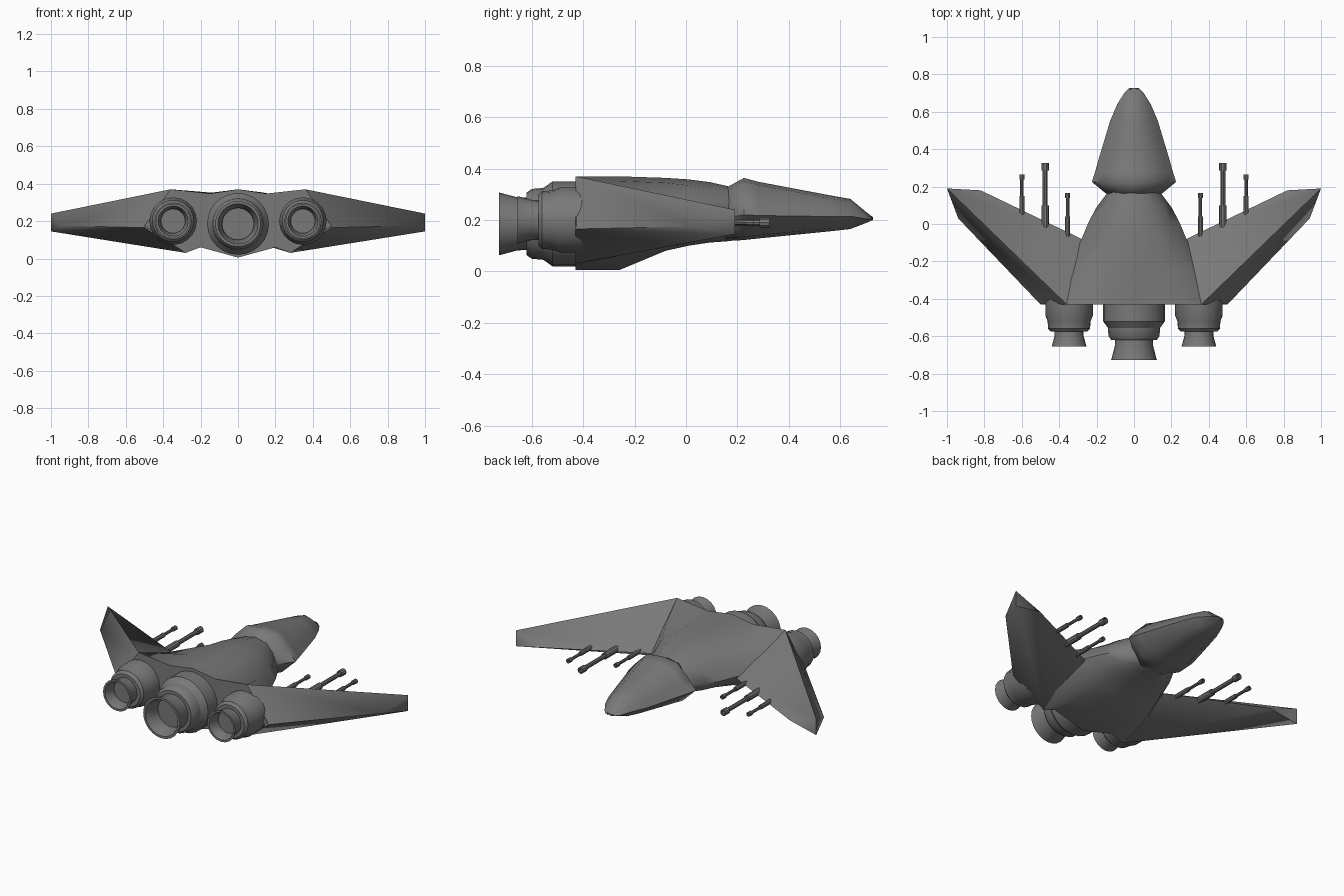
import bpy, bmesh, math

if "Cube" in bpy.data.objects:
    bpy.data.objects.remove(bpy.data.objects["Cube"])

GREY = bpy.data.materials.new("dark_grey")
GREY.diffuse_color = (.19, .19, .19, 1)
GREY.use_nodes = True
GREY.node_tree.nodes["Principled BSDF"].inputs["Base Color"].default_value = GREY.diffuse_color


def add_object(name, bm, angle):
    bmesh.ops.remove_doubles(bm, verts=bm.verts, dist=1e-5)
    bmesh.ops.recalc_face_normals(bm, faces=bm.faces)
    me = bpy.data.meshes.new(name)
    bm.to_mesh(me)
    bm.free()
    me.materials.append(GREY)
    ob = bpy.data.objects.new(name, me)
    bpy.context.collection.objects.link(ob)
    bpy.ops.object.select_all(action='DESELECT')
    ob.select_set(True)
    bpy.context.view_layer.objects.active = ob
    bpy.ops.object.shade_smooth_by_angle(angle=math.radians(angle))
    return ob


def loft(name, rings, caps=(True, True), angle=30, split_tip=False):
    """Skin closed rings of 3D points."""
    bm = bmesh.new()
    rows = [[bm.verts.new(p) for p in r] for r in rings]
    n = len(rows[0])
    for a, b in zip(rows, rows[1:]):
        for i in range(n):
            j = (i + 1) % n
            bm.faces.new((a[i], a[j], b[j], b[i]))
    for row, cap in zip((rows[0], rows[-1]), caps):
        if cap:
            bm.faces.new(row)
    if split_tip:  # two triangles meeting at an upright edge
        t = rows[-1]
        bm.faces.new(t[:3])
        bm.faces.new((t[0], t[2], t[3]))
    return add_object(name, bm, angle)


def full(y, half):
    """Mirror a half section (top centre to bottom centre) into a ring."""
    return [(x, y, z) for x, z in half] + [(-x, y, z) for x, z in half[-2:0:-1]]


def turned(name, cx, cz, profile, seg=20):
    """Revolve (y, radius) about an axis parallel to y."""
    rings = [[(cx + r * math.cos(2 * math.pi * i / seg), y,
               cz + r * math.sin(2 * math.pi * i / seg)) for i in range(seg)]
             for y, r in profile]
    return loft(name, rings)


# Central hull with the engine bulkhead at the rear
loft("hull", [
    full(-.43, [(0, .37), (.15, .347), (.36, .37), (.5, .175), (.28, .03), (.2, .06), (0, .005)]),
    full(-.26, [(0, .37), (.14, .352), (.305, .318), (.38, .19), (.27, .07), (.18, .06), (0, .005)]),
    full(-.08, [(0, .364), (.13, .345), (.22, .29), (.28, .2), (.24, .14), (.14, .10), (0, .08)]),
    full(.01, [(0, .358), (.12, .335), (.19, .28), (.243, .2), (.2, .15), (.11, .12), (0, .10)]),
    full(.09, [(0, .348), (.1, .325), (.16, .27), (.2, .2), (.16, .15), (.09, .125), (0, .112)]),
    full(.17, [(0, .33), (.07, .315), (.11, .27), (.14, .21), (.11, .16), (.07, .13), (0, .118)]),
], angle=60)

# Forward-swept wings: ridge, trailing edge, keel, leading edge
for s, side in ((1, "right"), (-1, "left")):
    root = [(.36, -.43, .37), (.5, -.43, .165), (.28, -.43, .03), (.28, -.08, .19)]
    tip = [(1, .19, .24), (.94, .03, .175), (1, .19, .145), (.82, .18, .18)]
    loft("wing_" + side, [[(s * x, y, z) for x, y, z in r] for r in (root, tip)],
         caps=(False, False), angle=65, split_tip=True)


# Nose section with its sloping cockpit top
def nose_ring(y, w, top, bot):
    mid = bot + .5 * (top - bot)
    return full(y, [(0, top), (w * .45, top - .012), (w * .8, mid + .25 * (top - mid)),
                    (w, mid - .1 * w), (w * .6, bot + .012), (0, bot)])


loft("nose", [nose_ring(*r) for r in (
    (.155, .14, .325, .118), (.225, .225, .364, .122), (.28, .208, .349, .128),
    (.36, .185, .334, .136), (.55, .128, .298, .155), (.64, .09, .282, .165),
    (.7, .052, .232, .188), (.727, .025, .212, .2))], angle=60)

# Engines: shell, step, flared hollow nozzle
turned("engine_centre", 0, .185, [
    (-.40, .165), (-.52, .165), (-.555, .14), (-.6, .136), (-.62, .122), (-.62, .102),
    (-.655, .103), (-.727, .122), (-.727, .108), (-.66, .085), (-.64, .085)], 24)
for s, side in ((1, "right"), (-1, "left")):
    turned("engine_" + side, s * .347, .2, [
        (-.40, .127), (-.49, .127), (-.52, .115), (-.56, .112), (-.575, .098), (-.575, .077),
        (-.6, .078), (-.655, .093), (-.655, .081), (-.61, .065), (-.59, .065)])

# Wing guns: x, start y, end y, barrel radius
for s, side in ((1, "right"), (-1, "left")):
    for label, x, y0, y1, r in (("inner", .355, -.08, .165, .009),
                                ("main", .475, -.02, .325, .013),
                                ("outer", .6, .03, .265, .009)):
        m = y1 - r * 3
        b = y0 + .12
        turned(f"gun_{label}_{side}", s * x, .19, [
            (y0, r * 1.5), (b, r * 1.5), (b, r), (m, r), (m, r * 1.5),
            (y1, r * 1.5), (y1, r), (y1 - .015, r)], 10)
